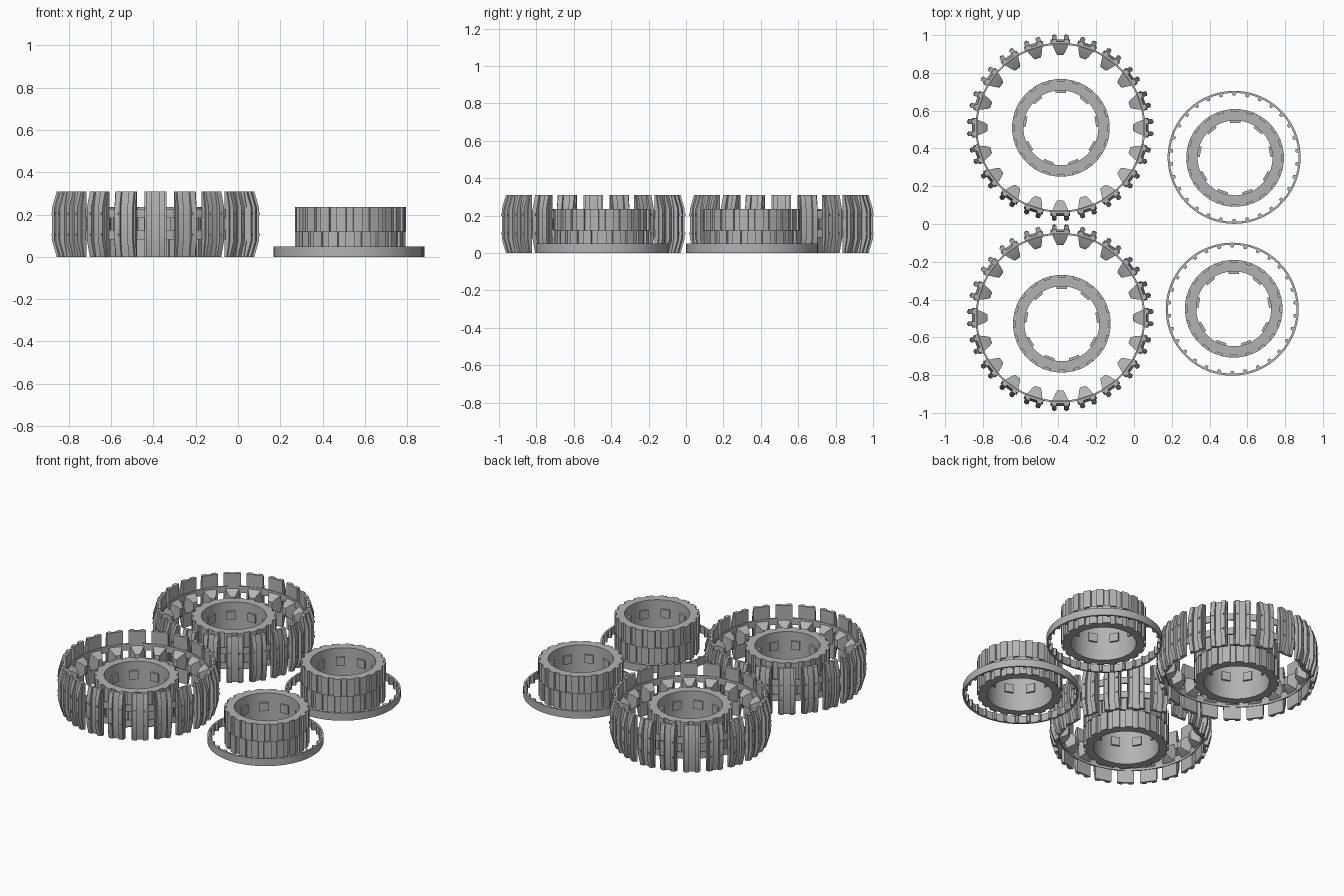
import bpy, bmesh, math
from mathutils import Matrix, Vector

if "Cube" in bpy.data.objects:
    bpy.data.objects.remove(bpy.data.objects["Cube"])

grey = bpy.data.materials.new("plain grey")
grey.diffuse_color = (0.45, 0.45, 0.45, 1)
grey.use_nodes = True
grey.node_tree.nodes["Principled BSDF"].inputs["Base Color"].default_value = grey.diffuse_color


def finish(bm, name, center):
    bmesh.ops.recalc_face_normals(bm, faces=bm.faces)
    me = bpy.data.meshes.new(name)
    bm.to_mesh(me)
    bm.free()
    ob = bpy.data.objects.new(name, me)
    ob.location = (center[0], center[1], 0)
    me.materials.append(grey)
    bpy.context.collection.objects.link(ob)
    bpy.context.view_layer.objects.active = ob
    ob.select_set(True)
    bpy.ops.object.shade_smooth_by_angle(angle=math.radians(25))
    ob.select_set(False)


def loft(bm, loops):
    """Closed solid between point loops of equal length."""
    rows = [[bm.verts.new(p) for p in loop] for loop in loops]
    n = len(rows[0])
    for a, b in zip(rows, rows[1:]):
        for i in range(n):
            j = (i + 1) % n
            bm.faces.new((a[i], a[j], b[j], b[i]))
    bm.faces.new(rows[0])
    bm.faces.new(rows[-1])


def tube(bm, r0, r1, z0, z1, seg=96):
    """Plain hoop with a rectangular section."""
    section = [(r0, z0), (r1, z0), (r1, z1), (r0, z1)]
    rows = []
    for i in range(seg):
        a = 2 * math.pi * i / seg
        rows.append([bm.verts.new((r * math.cos(a), r * math.sin(a), z)) for r, z in section])
    for i in range(seg):
        a, b = rows[i], rows[(i + 1) % seg]
        for k in range(4):
            m = (k + 1) % 4
            bm.faces.new((a[k], a[m], b[m], b[k]))


def polar(angle, r, t, z):
    return Matrix.Rotation(angle, 3, 'Z') @ Vector((r, t, z))


def bar(bm, angle, profile, t0, t1):
    """Radius-height profile extruded along the tangent."""
    loft(bm, [[polar(angle, r, t, z) for r, z in profile] for t in (t0, t1)])


def box(bm, angle, r0, r1, width, z0, z1):
    bar(bm, angle, [(r0, z0), (r1, z0), (r1, z1), (r0, z1)], -width / 2, width / 2)


def tread_profile(r_in, r_out, drop, h=0.31):
    """Bar with its outer corners sloping inward at both ends."""
    return [(r_in, 0), (r_out - drop, 0), (r_out, 0.075),
            (r_out, h - 0.075), (r_out - drop, h), (r_in, h)]


def make_hub(name, center):
    bm = bmesh.new()
    tube(bm, 0.198, 0.246, 0, 0.235)
    count = 20
    step = 2 * math.pi / count
    # two staggered rows of teeth
    for z0, z1, shift in ((0, 0.12, 0), (0.12, 0.235, 0.5)):
        for i in range(count):
            box(bm, (i + shift) * step, 0.238, 0.258, 0.046, z0, z1)
    # square pads on the inner wall
    for i in range(9):
        box(bm, math.pi / 2 + i * 2 * math.pi / 9, 0.185, 0.202, 0.055, 0.12, 0.175)
    finish(bm, name, center)


def make_tread_ring(name, center):
    # two thin hoops joining the treads
    bm = bmesh.new()
    for z in (0.105, 0.205):
        tube(bm, 0.439, 0.449, z - 0.022, z + 0.022)
    finish(bm, name + "_hoops", center)
    bm = bmesh.new()
    for i in range(20):
        a = math.pi / 2 + i * math.pi / 10
        # base plate with a pair of raised lugs
        bar(bm, a, tread_profile(0.442, 0.468, 0.013), -0.052, 0.052)
        for s in (-1, 1):
            bar(bm, a, tread_profile(0.455, 0.489, 0.022), s * 0.032 - 0.013, s * 0.032 + 0.013)
            # pin heads
            for z in (0.105, 0.205):
                bar(bm, a, [(0.48, z - .006), (0.493, z - .006), (0.493, z + .006), (0.48, z + .006)],
                    s * 0.032 - 0.006, s * 0.032 + 0.006)
        # tapered guide horn pointing inward
        loops = []
        for r, w, h in ((0.444, 0.045, 0.06), (0.40, 0.026, 0.04), (0.385, 0.016, 0.025)):
            loops.append([polar(a, r, t * w, 0.155 + z * h)
                          for t, z in ((-1, -1), (1, -1), (1, 1), (-1, 1))])
        loft(bm, loops)
    finish(bm, name + "_treads", center)


def make_toothed_ring(name, center):
    # thin flat ring with small teeth on its inner wall
    bm = bmesh.new()
    tube(bm, 0.341, 0.352, 0, 0.05)
    for i in range(30):
        a = math.pi / 2 + i * math.pi / 15
        loops = [[polar(a, r, t * w, z) for t, z in ((-1, 0), (1, 0), (1, 0.05), (-1, 0.05))]
                 for r, w in ((0.344, 0.012), (0.326, 0.007))]
        loft(bm, loops)
    finish(bm, name, center)


make_tread_ring("back_wheel", (-0.39, 0.51))
make_tread_ring("front_wheel", (-0.39, -0.496))
make_hub("back_wheel_hub", (-0.387, 0.509))
make_hub("front_wheel_hub", (-0.382, -0.528))
make_toothed_ring("back_small_ring", (0.53, 0.353))
make_toothed_ring("front_small_ring", (0.52, -0.451))
make_hub("back_small_hub", (0.535, 0.35))
make_hub("front_small_hub", (0.528, -0.449))
